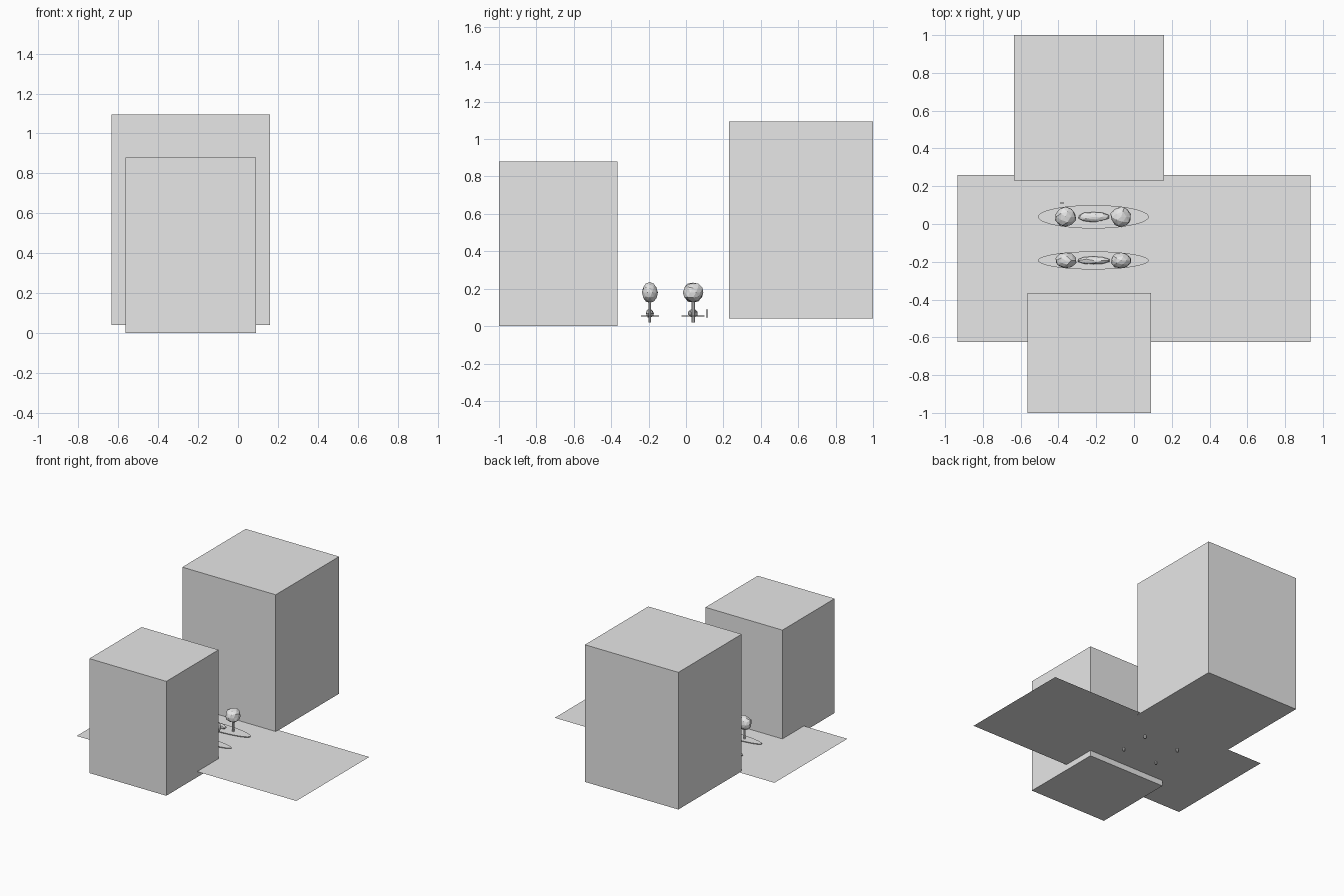
import bpy
import bmesh
import random
from mathutils import Matrix, Vector

random.seed(4)
cube = bpy.data.objects.get("Cube")
if cube:
    bpy.data.objects.remove(cube, do_unlink=True)

grey = bpy.data.materials.new("plain_grey")
grey.use_nodes = True
tone = (0.8, 0.8, 0.8, 1)
grey.diffuse_color = tone
grey.node_tree.nodes["Principled BSDF"].inputs["Base Color"].default_value = tone


def finish(name, bm):
    mesh = bpy.data.meshes.new(name)
    bm.to_mesh(mesh)
    bm.free()
    mesh.materials.append(grey)
    obj = bpy.data.objects.new(name, mesh)
    bpy.context.collection.objects.link(obj)
    return obj


def box(name, low, high):
    low, high = Vector(low), Vector(high)
    bm = bmesh.new()
    size = Matrix.Diagonal((high - low).to_4d())
    size[3][3] = 1
    bmesh.ops.create_cube(bm, size=1, matrix=Matrix.Translation((low + high) / 2) @ size)
    return finish(name, bm)


def blob(name, centre, radii, rough):
    # Faceted foliage with an uneven outline
    bm = bmesh.new()
    bmesh.ops.create_icosphere(bm, subdivisions=2, radius=1)
    for v in bm.verts:
        v.co *= random.uniform(1 - rough, 1 + rough * 0.4)
        v.co = Vector(a * b for a, b in zip(v.co, radii)) + Vector(centre)
    return finish(name, bm)


def cylinder(name, centre, rx, ry, height, sides):
    bm = bmesh.new()
    place = Matrix.Translation(centre) @ Matrix.Diagonal((rx, ry, height, 1))
    bmesh.ops.create_cone(bm, cap_ends=True, segments=sides, radius1=1,
                          radius2=1, depth=1, matrix=place)
    return finish(name, bm)


# Ground sheet
bm = bmesh.new()
bmesh.ops.create_grid(bm, x_segments=1, y_segments=1, size=1,
                      matrix=Matrix.Translation((0, -0.183, 0.043))
                      @ Matrix.Diagonal((0.935, 0.443, 1, 1)))
finish("ground", bm)

# Two building blocks
box("front_building", (-0.565, -1, 0), (0.09, -0.365, 0.88))
box("back_building", (-0.635, 0.23, 0.04), (0.16, 1, 1.095))

# Two oval planting beds, each with a pair of trees and a low shrub
for row, y, depth in (("back", 0.038, 1.0), ("front", -0.193, 0.77)):
    cx = -0.215
    cylinder(row + "_bed", (cx, y, 0.055), 0.293, 0.062 * depth, 0.005, 48)
    blob(row + "_shrub", (cx, y, 0.068), (0.086, 0.028 * depth, 0.024), 0.12)
    for side, sign in (("right", -1), ("left", 1)):
        x = cx + sign * 0.147
        cylinder(f"{row}_{side}_trunk", (x, y, 0.085), 0.009, 0.009 * depth, 0.13, 8)
        blob(f"{row}_{side}_crown", (x, y, 0.18), (0.058, 0.056 * depth, 0.055), 0.1)

# Small marker post beside the back bed
box("marker_post", (-0.39, 0.107, 0.045), (-0.372, 0.117, 0.09))
